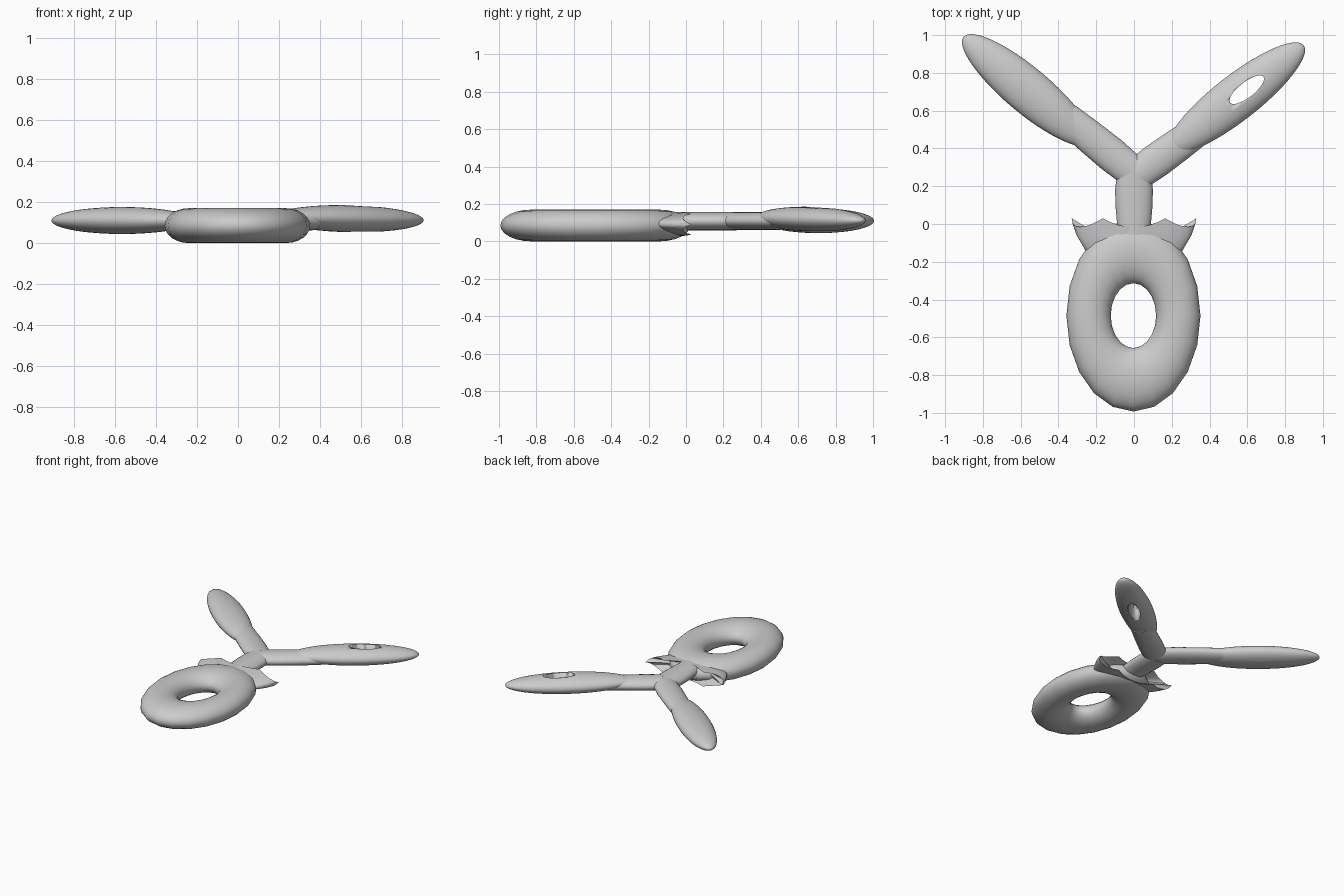
import bpy, bmesh, math
from mathutils import Matrix, Vector

if "Cube" in bpy.data.objects:
    bpy.data.objects.remove(bpy.data.objects["Cube"])


def finish(name, bm, angle=40):
    bmesh.ops.recalc_face_normals(bm, faces=bm.faces)
    me = bpy.data.meshes.new(name)
    bm.to_mesh(me)
    bm.free()
    ob = bpy.data.objects.new(name, me)
    bpy.context.collection.objects.link(ob)
    bpy.ops.object.select_all(action='DESELECT')
    ob.select_set(True)
    bpy.context.view_layer.objects.active = ob
    bpy.ops.object.shade_smooth_by_angle(angle=math.radians(angle))
    return ob


def loft(bm, rings):
    """Skin a list of equal closed rings and cap both ends."""
    vs = [[bm.verts.new(p) for p in r] for r in rings]
    n = len(vs[0])
    for a, b in zip(vs, vs[1:]):
        for i in range(n):
            bm.faces.new((a[i], a[(i + 1) % n], b[(i + 1) % n], b[i]))
    for r, first in ((vs[0], True), (vs[-1], False)):
        c = bm.verts.new(sum((v.co for v in r), Vector()) / n)
        for i in range(n):
            bm.faces.new((r[i], r[(i + 1) % n], c))


def tube(name, start, end, widths, height, z):
    """Straight flattened tube in plan, half-widths spaced evenly along it."""
    a, b = Vector((*start, z)), Vector((*end, z))
    d = (b - a).normalized()
    side = Vector((-d.y, d.x, 0))
    rings = []
    for k, w in enumerate(widths):
        c = a.lerp(b, k / (len(widths) - 1))
        rings.append([c + side * w * math.cos(t) + Vector((0, 0, height * math.sin(t)))
                      for t in (2 * math.pi * i / 24 for i in range(24))])
    bm = bmesh.new()
    loft(bm, rings)
    return finish(name, bm, 50)


# fruit ring: stretched torus
bpy.ops.mesh.primitive_torus_add(major_radius=0.2375, minor_radius=0.1175,
                                 major_segments=20, minor_segments=24)
ring = bpy.context.object
ring.name = ring.data.name = "fruit_ring"
ring.data.transform(Matrix.Diagonal((1, 1.43, 0.085 / 0.1175, 1)))
ring.location = (-0.003, -0.485, 0.085)
bpy.ops.object.shade_smooth_by_angle(angle=math.radians(40))

# calyx: flattened six-pointed cup with scalloped rim
N = 48
angles = [2 * math.pi * i / N for i in range(N)]


def cup_ring(scale, y, tip):
    return [Vector((0.33 * scale * math.cos(a),
                    y + tip * (1 - abs(math.sin(3 * a))) ** 1.2,
                    0.092 + 0.064 * scale * math.sin(a))) for a in angles]


bm = bmesh.new()
loft(bm, [cup_ring(0.5, -0.22, 0), cup_ring(0.78, -0.14, 0),
          cup_ring(0.93, -0.065, 0.012), cup_ring(1.0, -0.015, 0.045),
          cup_ring(0.6, -0.06, 0.01)])
finish("calyx", bm, 35)

# stem and the two branches
tube("stem", (0, -0.08), (0, 0.27), (0.085, 0.09, 0.098, 0.1, 0.09), 0.049, 0.108)
tube("left_branch", (0.0, 0.27), (-0.36, 0.565), (0.085, 0.092, 0.088, 0.08), 0.047, 0.109)
tube("right_branch", (0.0, 0.25), (0.36, 0.51), (0.085, 0.092, 0.088, 0.08), 0.047, 0.109)


# leaves: long ellipsoids with an oval hole cut through
def leaf(name, centre, half_length, angle, hole, tilt):
    rot = Matrix.Rotation(math.radians(angle), 4, 'Z')
    bm = bmesh.new()
    bmesh.ops.create_uvsphere(bm, u_segments=32, v_segments=24, radius=1)
    bm.transform(Matrix.Translation(centre) @ rot
                 @ Matrix.Rotation(math.radians(tilt), 4, 'Y')
                 @ Matrix.Diagonal((half_length, 0.12, 0.066, 1))
                 @ Matrix.Rotation(math.pi / 2, 4, 'Y'))
    ob = finish(name, bm)
    bm = bmesh.new()
    bmesh.ops.create_cone(bm, cap_ends=True, segments=32, radius1=1, radius2=1, depth=1)
    bm.transform(Matrix.Translation((*hole, 0.11)) @ rot
                 @ Matrix.Diagonal((0.112, 0.04, 0.4, 1)))
    cutter = finish(name + "_hole_cutter", bm)
    cutter.hide_render = True
    cutter.hide_set(True)
    mod = ob.modifiers.new("hole", 'BOOLEAN')
    mod.operation, mod.solver, mod.object = 'DIFFERENCE', 'EXACT', cutter


leaf("left_leaf", (-0.565, 0.708, 0.11), 0.44, 180 - 40, (-0.592, 0.743), 0)
leaf("right_leaf", (0.54, 0.666, 0.119), 0.455, 38, (0.597, 0.711), 1)
